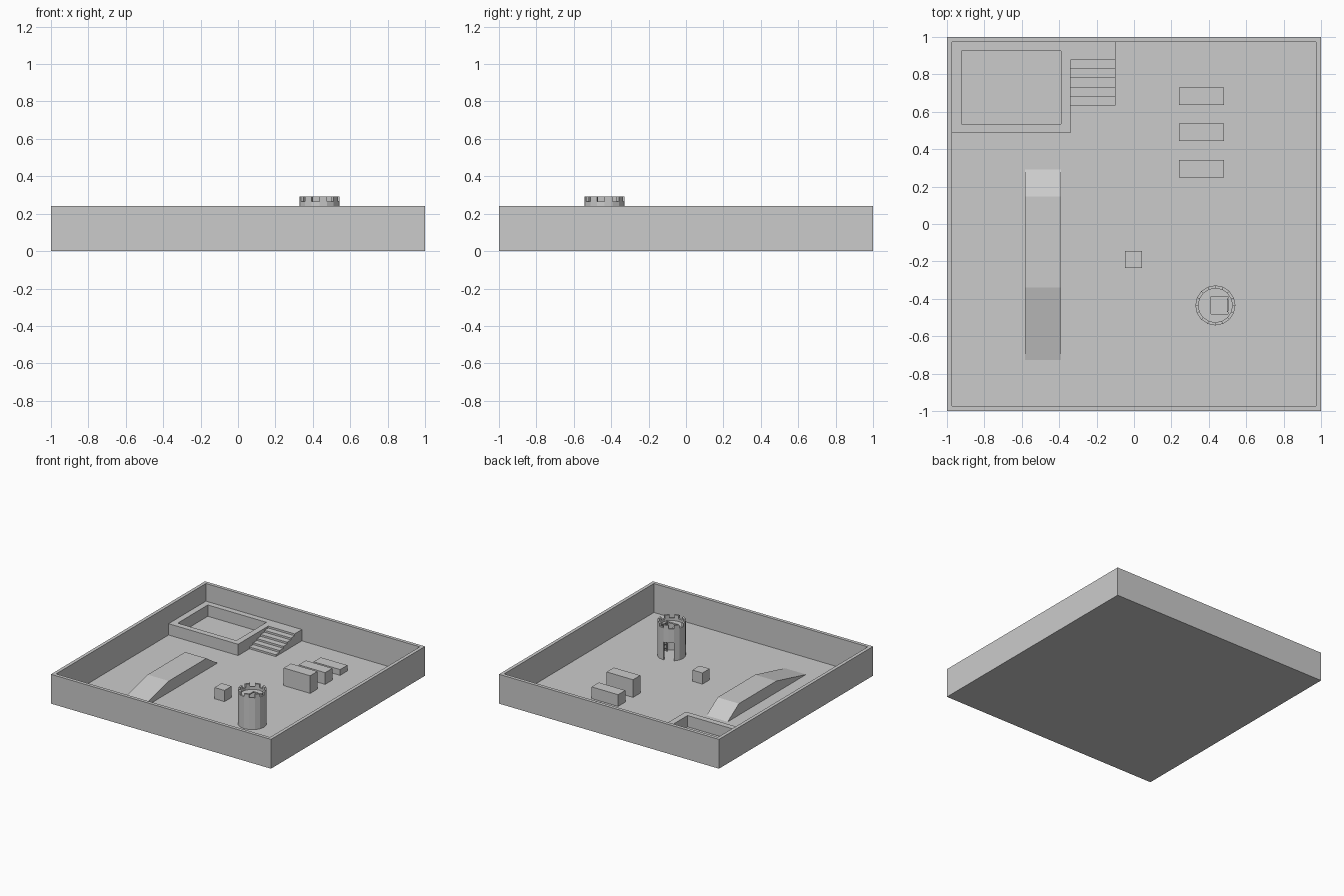
import bpy, bmesh
from math import cos, sin, tau
from mathutils import Vector

if "Cube" in bpy.data.objects:
    bpy.data.objects.remove(bpy.data.objects["Cube"])

U = 0.0486          # layout module
FLOOR = 0.003       # top of the thin tray floor


def finish(name, bm):
    bmesh.ops.remove_doubles(bm, verts=bm.verts, dist=1e-5)
    bmesh.ops.recalc_face_normals(bm, faces=bm.faces)
    me = bpy.data.meshes.new(name)
    bm.to_mesh(me)
    bm.free()
    ob = bpy.data.objects.new(name, me)
    bpy.context.collection.objects.link(ob)
    return ob


def prism(name, points, shift):
    """Extrude a closed 3D outline along a vector."""
    bm = bmesh.new()
    face = bm.faces.new([bm.verts.new(p) for p in points])
    ext = bmesh.ops.extrude_face_region(bm, geom=[face], use_keep_orig=True)
    verts = [g for g in ext["geom"] if isinstance(g, bmesh.types.BMVert)]
    bmesh.ops.translate(bm, verts=verts, vec=Vector(shift))
    return finish(name, bm)


def box(name, x0, x1, y0, y1, z0, z1):
    return prism(name, [(x0, y0, z0), (x1, y0, z0), (x1, y1, z0), (x0, y1, z0)],
                 (0, 0, z1 - z0))


def cut(target, cutter):
    cutter.hide_render = True
    cutter.hide_viewport = True
    mod = target.modifiers.new("cut", "BOOLEAN")
    mod.operation = "DIFFERENCE"
    mod.solver = "EXACT"
    mod.object = cutter


# open tray with a thin floor and surrounding walls
tray = box("arena_tray", -1, 1, -1, 1, 0, 0.241)
cut(tray, box("tray_cutter", -0.972, 0.972, -0.972, 0.972, FLOOR, 0.5))

# raised corner platform with landing, and a sunken basin
H = 0.096
outline = [(-0.972, 0.487), (-0.34, 0.487), (-0.34, 0.878),
           (-0.10, 0.878), (-0.10, 0.972), (-0.972, 0.972)]
platform = prism("basin_platform", [(x, y, FLOOR) for x, y in outline], (0, 0, H - FLOOR))
cut(platform, box("basin_cutter", -0.922, -0.389, 0.535, 0.925, -0.1, 0.3))

# stairs up to the landing
steps, y0, y1 = 5, 0.633, 0.878
profile = [(y1, FLOOR), (y0, FLOOR)]
for i in range(steps):
    z = FLOOR + (H - FLOOR) * (i + 1) / (steps + 1)
    profile += [(y0 + (y1 - y0) * i / steps, z), (y0 + (y1 - y0) * (i + 1) / steps, z)]
prism("stairs", [(-0.34, y, z) for y, z in profile], (0.24, 0, 0))

# long double ramp with flat top
ramp = [(-0.727, FLOOR), (-0.34, 0.097), (0.146, 0.097), (0.291, FLOOR)]
prism("ramp", [(-12 * U, y, z) for y, z in ramp], (4 * U - 0.001, 0, 0))

# three blocks of rising height
for i in range(3):
    y = 0.296 + i * 0.194
    box(f"hurdle_block_{i + 1}", 0.241, 0.482, y - 0.047, y + 0.047, FLOOR, (3 - i) * U + 0.002)

# small cube
box("small_cube", -0.049, 0.043, -0.236, -0.144, FLOOR, 0.095)

# round tower: ring of cells with a doorway and battlements
CX, CY, N = 0.435, -0.435, 16
radii = (0.091, 0.107)
levels = [FLOOR, 0.149, 0.265, 0.291]


def filled(i, k):
    i %= N
    if k < 0 or k > 2 or (k == 0 and i in (4, 5)):
        return False
    return k < 2 or i % 2 == 0


bm = bmesh.new()


def ring_face(*corners):
    bm.faces.new([bm.verts.new((CX + radii[r] * cos(tau * i / N),
                                CY + radii[r] * sin(tau * i / N), levels[k]))
                  for r, i, k in corners])


for i in range(N):
    for k in range(3):
        if not filled(i, k):
            continue
        for r in (0, 1):
            ring_face((r, i, k), (r, i + 1, k), (r, i + 1, k + 1), (r, i, k + 1))
        for dk, kk in ((-1, k), (1, k + 1)):
            if not filled(i, k + dk):
                ring_face((0, i, kk), (1, i, kk), (1, i + 1, kk), (0, i + 1, kk))
        for di, ii in ((-1, i), (1, i + 1)):
            if not filled(i + di, k):
                ring_face((0, ii, k), (1, ii, k), (1, ii, k + 1), (0, ii, k + 1))
finish("tower_wall", bm)

# tower deck with square hatch
deck = prism("tower_deck", [(CX + 0.092 * cos(tau * i / N), CY + 0.092 * sin(tau * i / N), 0.233)
                            for i in range(N)], (0, 0, 0.01))
cut(deck, box("hatch_cutter", 0.412, 0.503, -0.480, -0.387, 0.2, 0.3))

# ladder up to the hatch
for side, y in (("left", -0.403), ("right", -0.471)):
    box(f"ladder_rail_{side}", 0.496, 0.502, y, y + 0.006, FLOOR, 0.256)
for i in range(7):
    z = 0.03 + i * 0.033
    box(f"ladder_rung_{i + 1}", 0.497, 0.501, -0.465, -0.403, z, z + 0.005)
